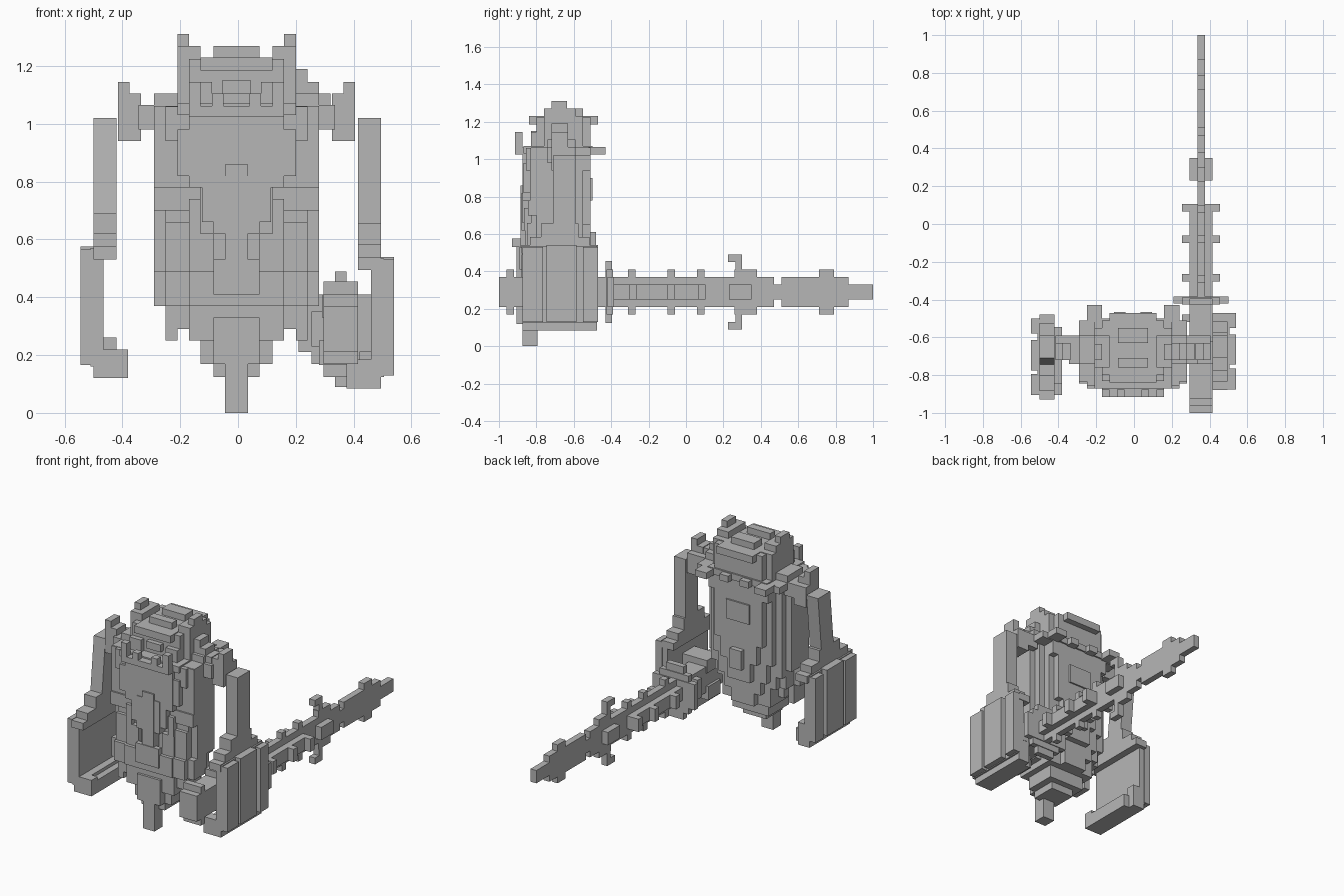
import bpy, bmesh
from mathutils import Matrix

grey = bpy.data.materials.new("stone_grey")
grey.diffuse_color = (0.47, 0.47, 0.47, 1)
CX = -0.005  # centre line of the body


def build(name, boxes):
    """Join axis-aligned blocks (x0, x1, y0, y1, z0, z1) into one part."""
    bm = bmesh.new()
    for x0, x1, y0, y1, z0, z1 in boxes:
        r = bmesh.ops.create_cube(bm, size=1)
        for v in r["verts"]:
            v.co = (x1 if v.co.x > 0 else x0,
                    y1 if v.co.y > 0 else y0,
                    z1 if v.co.z > 0 else z0)
    me = bpy.data.meshes.new(name)
    bm.to_mesh(me)
    bm.free()
    me.materials.append(grey)
    ob = bpy.data.objects.new(name, me)
    bpy.context.collection.objects.link(ob)
    return ob


def mid(*rows):
    """Centred blocks given as (half width, y0, y1, z0, z1)."""
    return [(CX - w, CX + w, *r) for w, *r in rows]


def pair(*rows):
    """Mirrored blocks given as (inner, outer, y0, y1, z0, z1)."""
    out = []
    for a, b, *r in rows:
        out += [(CX + a, CX + b, *r), (CX - b, CX - a, *r)]
    return out


# Torso core and side walls
build("torso", mid(
    (0.245, -0.83, -0.59, 0.45, 1.06),
    (0.285, -0.80, -0.63, 0.49, 1.06),
    (0.205, -0.83, -0.51, 0.94, 1.065)))

# Chest armour with a stepped outline
build("chest_plate", mid(
    (0.165, -0.875, -0.82, 0.78, 1.06),
    (0.205, -0.87, -0.82, 0.82, 0.98),
    (0.285, -0.835, -0.78, 0.78, 1.06),
    (0.245, -0.855, -0.82, 0.94, 1.06)) + pair(
    (0.125, 0.285, -0.845, -0.8, 0.70, 0.78)))

# Raised central emblem
build("chest_emblem", mid(
    (0.04, -0.885, -0.82, 0.41, 0.86),
    (0.08, -0.88, -0.82, 0.62, 0.82),
    (0.12, -0.875, -0.82, 0.66, 0.78)) + pair(
    (0.125, 0.165, -0.865, -0.82, 0.62, 0.74),
    (0.08, 0.165, -0.86, -0.82, 0.49, 0.62),
    (0.165, 0.245, -0.85, -0.82, 0.49, 0.66)))

# Belt and hip plates
build("belt", mid(
    (0.285, -0.835, -0.71, 0.37, 0.49),
    (0.245, -0.87, -0.63, 0.37, 0.49),
    (0.205, -0.82, -0.59, 0.37, 0.49),
    (0.165, -0.88, -0.82, 0.37, 0.49),
    (0.08, -0.89, -0.86, 0.41, 0.53)))

# Pelvis: front skirt, then layers tapering down to the tail point
build("pelvis", mid(
    (0.205, -0.83, -0.67, 0.29, 0.37),
    (0.165, -0.86, -0.59, 0.25, 0.37),
    (0.125, -0.83, -0.63, 0.17, 0.25),
    (0.08, -0.83, -0.67, 0.125, 0.17),
    (0.04, -0.875, -0.795, 0.0, 0.17),
    (0.08, -0.875, -0.82, 0.17, 0.33)) + pair(
    (0.205, 0.245, -0.83, -0.71, 0.25, 0.37)))

# Back armour tapering downwards
build("back_plate", mid(
    (0.205, -0.60, -0.55, 0.53, 1.03),
    (0.165, -0.56, -0.51, 0.65, 1.03),
    (0.165, -0.60, -0.55, 0.41, 0.55),
    (0.125, -0.56, -0.51, 0.53, 0.65),
    (0.125, -0.60, -0.55, 0.33, 0.43),
    (0.08, -0.56, -0.51, 0.41, 0.53),
    (0.08, -0.52, -0.50, 0.78, 0.90),
    (0.08, -0.60, -0.55, 0.25, 0.33),
    (0.04, -0.56, -0.48, 0.49, 0.61)))

# Collar with upright front teeth and back teeth
build("collar", mid(
    (0.165, -0.915, -0.83, 1.025, 1.062),
    (0.205, -0.87, -0.5, 1.03, 1.07)) + pair(
    (0.125, 0.165, -0.915, -0.875, 1.06, 1.145),
    (0.045, 0.085, -0.915, -0.875, 1.06, 1.105),
    (0.165, 0.245, -0.52, -0.43, 1.025, 1.065),
    (0.04, 0.10, -0.52, -0.465, 1.025, 1.065),
    (0.205, 0.285, -0.83, -0.51, 1.02, 1.062)))

# Head, brow, crown bars and horns
build("head", mid(
    (0.165, -0.80, -0.51, 1.06, 1.225),
    (0.205, -0.76, -0.55, 1.06, 1.23),
    (0.125, -0.84, -0.47, 1.185, 1.23),
    (0.08, -0.76, -0.71, 1.22, 1.27),
    (0.08, -0.63, -0.55, 1.22, 1.27),
    (0.05, -0.83, -0.79, 1.105, 1.15)) + pair(
    (0.125, 0.205, -0.76, -0.59, 1.22, 1.27),
    (0.165, 0.205, -0.72, -0.635, 1.26, 1.31),
    (0.085, 0.165, -0.83, -0.79, 1.06, 1.145)))

# Shoulders with outer spikes
build("shoulders", pair(
    (0.26, 0.34, -0.74, -0.59, 0.98, 1.065),
    (0.33, 0.41, -0.72, -0.59, 0.94, 1.065),
    (0.33, 0.37, -0.72, -0.63, 1.06, 1.105),
    (0.37, 0.41, -0.72, -0.63, 1.06, 1.145),
    (0.205, 0.285, -0.74, -0.59, 1.05, 1.105)) + [
    (0.195, 0.24, -0.72, -0.63, 1.06, 1.19),
    (0.24, 0.28, -0.72, -0.63, 1.06, 1.145),
    (0.28, 0.32, -0.72, -0.63, 1.06, 1.105)])


def arm(name, s, inner, dz, yc, cap, lean):
    """Thin upper arm, stepped elbow and broad forearm shield with inward hook."""
    def b(x0, x1, hy, z0, z1, y=0):
        xs = sorted((s * (inner + x0), s * (inner + x1)))
        return (*xs, yc + y - hy, yc + y + hy, z0 + dz, z1 + dz)
    upper = build(name + "_upper_arm", [b(0, 0.08, 0.06, 0.63, 1.02 - dz, -0.65 - yc)])
    for v in upper.data.vertices:  # lower end leans forward
        v.co.y -= lean * (1.02 - v.co.z)
    build(name + "_elbow", [
        b(0, 0.08, cap, 0.53, 0.575),
        b(0, 0.08, cap - 0.045, 0.57, 0.62),
        b(0, 0.08, 0.10, 0.61, 0.69)])
    slab = [b(0.045, 0.09, 0.20, 0.16, 0.57),
            b(0, 0.08, 0.20, 0.12, 0.165),
            b(0, 0.05, 0.20, 0.12, 0.22),
            b(-0.04, 0.005, 0.16, 0.12, 0.20),
            b(-0.04, 0.005, 0.03, 0.12, 0.22, -0.17),
            b(0.0, 0.05, 0.03, 0.16, 0.26, 0.17)]
    # outer ribs of the shield
    slab += [b(0.08, 0.125, 0.055, 0.165, 0.565, -0.145),
             b(0.08, 0.125, 0.08, 0.165, 0.575, 0.01),
             b(0.08, 0.125, 0.04, 0.165, 0.565, 0.165)]
    build(name + "_forearm", slab)


arm("left", -1, 0.42, 0.0, -0.705, 0.225, 0.1)
arm("right", 1, 0.415, -0.035, -0.675, 0.205, 0.0)

# Sword: grip, pommel, guard and long flat blade pointing back
SX, SZ = 0.355, 0.29


def sword(*rows):
    """Blocks centred on the sword axis: (half x, half z, y0, y1)."""
    return [(SX - a, SX + a, y0, y1, SZ - h, SZ + h) for a, h, y0, y1 in rows]


build("sword_grip", sword(
    (0.06, 0.08, -1.0, -0.42),
    (0.06, 0.12, -0.96, -0.92),
    (0.10, 0.06, -0.52, -0.48)))
build("sword_guard", sword(
    (0.145, 0.08, -0.42, -0.385),
    (0.06, 0.165, -0.43, -0.395),
    (0.10, 0.12, -0.425, -0.39)))
build("sword_shaft", sword(
    (0.06, 0.04, -0.40, 0.105),
    (0.02, 0.08, -0.40, 0.47),
    *[(0.10, 0.04, y, y + 0.04) for y in (-0.305, -0.10, 0.065)],
    *[(0.02, 0.12, y, y + 0.04) for y in (-0.31, -0.10, 0.06)]))
build("sword_spikes", sword(
    (0.06, 0.04, 0.23, 0.35),
    (0.02, 0.12, 0.26, 0.38),
    (0.02, 0.165, 0.265, 0.30)) + [
    (SX - 0.02, SX + 0.02, 0.225, 0.30, 0.45, 0.49),
    (SX - 0.02, SX + 0.02, 0.225, 0.30, 0.09, 0.13)])
build("sword_blade", sword(
    (0.02, 0.04, 0.46, 0.51),
    (0.02, 0.08, 0.51, 0.87),
    (0.02, 0.12, 0.71, 0.79),
    (0.02, 0.04, 0.86, 1.0)))

# Hand wrapped round the grip
build("right_hand", [
    (0.28, 0.42, -0.74, -0.62, 0.165, 0.25),
    (0.29, 0.46, -0.74, -0.62, 0.33, 0.41),
    (0.40, 0.47, -0.74, -0.62, 0.21, 0.37)])
